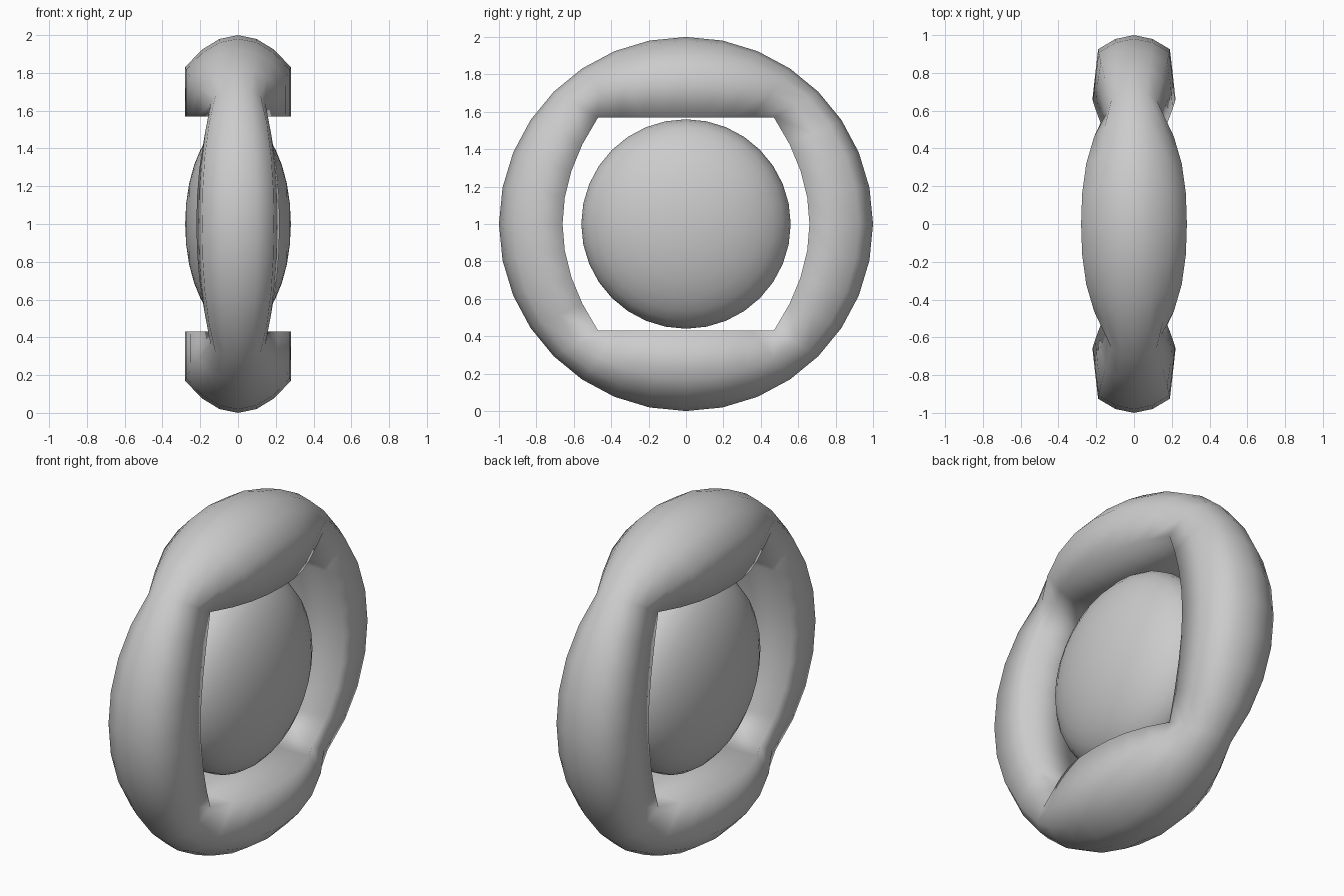
import bpy, bmesh, math
from mathutils import Matrix

if "Cube" in bpy.data.objects:
    bpy.data.objects.remove(bpy.data.objects["Cube"])

CENTRE_Z = 1.0
STEPS = 32

# Cross-sections: (depth fraction from outer edge to inner edge, half width)
TOP = [(0, 0), (.047, .0975), (.177, .19), (.395, .28), (1, .28)]
SIDE = [(0, 0), (.06, .0975), (.22, .19), (.60, .205), (1, .22)]
CORNER = [(0, 0), (.06, .07), (.22, .12), (.50, .145), (1, .15)]


def make_object(name, bm):
    bmesh.ops.recalc_face_normals(bm, faces=bm.faces)
    mesh = bpy.data.meshes.new(name)
    bm.to_mesh(mesh)
    bm.free()
    for p in mesh.polygons:
        p.use_smooth = True
    ob = bpy.data.objects.new(name, mesh)
    bpy.context.collection.objects.link(ob)
    return ob


def station(i):
    """One closed cross-section of the ring at angle step i."""
    a = 2 * math.pi * i / STEPS
    oy, oz = math.cos(a), math.sin(a)
    quarter = STEPS // 4
    nearest = round(i / quarter - 1e-6) * quarter
    s = min(abs(i - nearest) / (quarter / 2), 1)
    on_side = (nearest // quarter) % 2 == 0
    if on_side:
        z = .57 * s
        y = .66 - .19 * s * s
    else:
        y, z = .47 * s, .57
    iy, iz = math.copysign(y, oy), math.copysign(z, oz)
    b = 1 - s ** 2.3
    half = []
    for (f0, w0), (f1, w1) in zip(CORNER, SIDE if on_side else TOP):
        f, w = f0 + (f1 - f0) * b, w0 + (w1 - w0) * b
        half.append((w, oy + (iy - oy) * f, CENTRE_Z + oz + (iz - oz) * f))
    return half + [(-x, y, z) for x, y, z in reversed(half[1:])]


# Outer ring: bulging at top, bottom and sides, pinched at the diagonals
bm = bmesh.new()
loops = [[bm.verts.new(p) for p in station(i)] for i in range(STEPS)]
for i in range(STEPS):
    a, b = loops[i], loops[(i + 1) % STEPS]
    n = len(a)
    for j in range(n):
        k = (j + 1) % n
        bm.faces.new((a[j], a[k], b[k], b[j]))
make_object("outer_ring", bm)

# Flattened ball floating in the middle
bm = bmesh.new()
bmesh.ops.create_uvsphere(
    bm, u_segments=32, v_segments=16, radius=.56,
    matrix=Matrix.Translation((0, 0, CENTRE_Z)) @ Matrix.Diagonal((.5, 1, 1, 1))
    @ Matrix.Rotation(math.pi / 2, 4, 'Y'))
make_object("centre_disc", bm)
